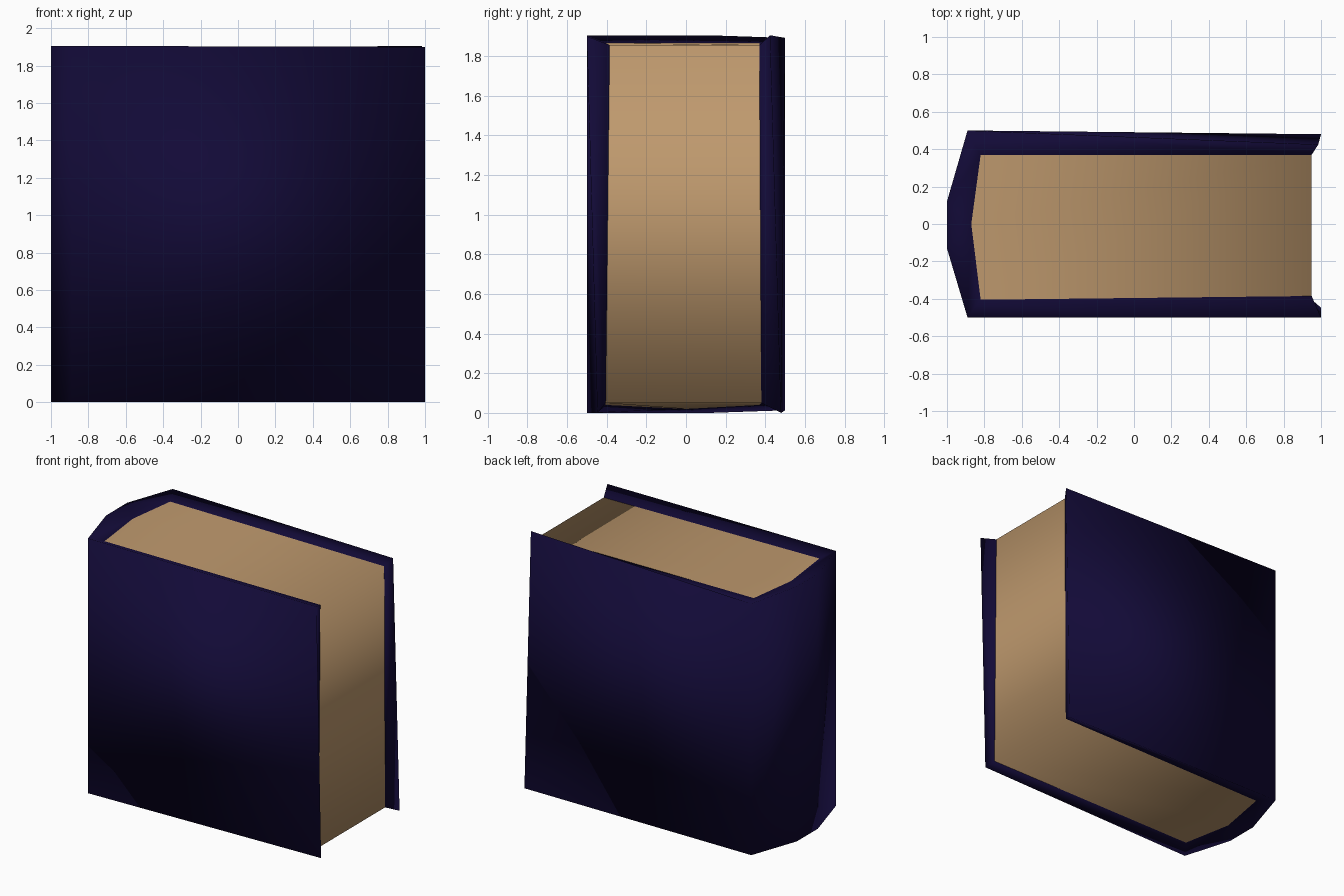
import bpy, bmesh

if "Cube" in bpy.data.objects:
    bpy.data.objects.remove(bpy.data.objects["Cube"])


def material(name, color):
    m = bpy.data.materials.new(name)
    m.diffuse_color = (*color, 1)
    m.use_nodes = True
    m.node_tree.nodes["Principled BSDF"].inputs["Base Color"].default_value = m.diffuse_color
    return m


def finish(name, bm, mat):
    bmesh.ops.recalc_face_normals(bm, faces=bm.faces)
    mesh = bpy.data.meshes.new(name)
    bm.to_mesh(mesh)
    bm.free()
    mesh.materials.append(mat)
    mesh.shade_smooth()
    obj = bpy.data.objects.new(name, mesh)
    bpy.context.collection.objects.link(obj)
    return obj


# outlines as (x, y, z): boards and spine outside, page edge inside
spine_top = [(-.89, -.5, 1.905), (-1, -.13, 1.905), (-1, .12, 1.905), (-.89, .5, 1.892)]
spine_bottom = [(-.89, -.5, 0), (-1, -.13, 0), (-1, .12, 0), (-.89, .5, .013)]
outer_top = [(1, -.5, 1.9)] + spine_top + [(.985, .425, 1.905)]
outer_bottom = [(1, -.447, 0)] + spine_bottom + [(1, .48, 0)]
inner_top = [(.95, -.385, 1.856), (-.82, -.405, 1.866), (-.87, 0, 1.866),
             (-.82, .37, 1.866), (.95, .37, 1.856)]
inner_bottom = [(.95, -.405, .05), (-.82, -.405, .04), (-.87, 0, .02),
                (-.82, .37, .04), (.95, .38, .05)]
pair = [0, 1, 2, 2, 3, 4]          # inner point beside each outer point


def ring(bm, pts):
    return [bm.verts.new(p) for p in pts]


# cover: outside wall plus rims sloping in to the pages
bm = bmesh.new()
ot, ob = ring(bm, outer_top), ring(bm, outer_bottom)
it, ib = ring(bm, inner_top), ring(bm, inner_bottom)
for i in range(len(ot) - 1):
    bm.faces.new((ot[i], ot[i + 1], ob[i + 1], ob[i]))
    a, b = pair[i], pair[i + 1]
    for o, n in ((ot, it), (ob, ib)):
        bm.faces.new((o[i], o[i + 1], n[a]) if a == b
                     else (o[i], o[i + 1], n[b], n[a]))
# fore-edge rims
for e in (0, -1):
    bm.faces.new((ot[e], ob[e], ib[e], it[e]))
finish("cover", bm, material("cover_blue", (.006, .003, .038)))

# pages: top, fore edge and bottom showing between the boards
bm = bmesh.new()
t, b = ring(bm, inner_top), ring(bm, inner_bottom)
bm.faces.new(t)
bm.faces.new(b[::-1])
bm.faces.new((t[0], b[0], b[-1], t[-1]))
finish("pages", bm, material("paper", (.52, .32, .155)))
